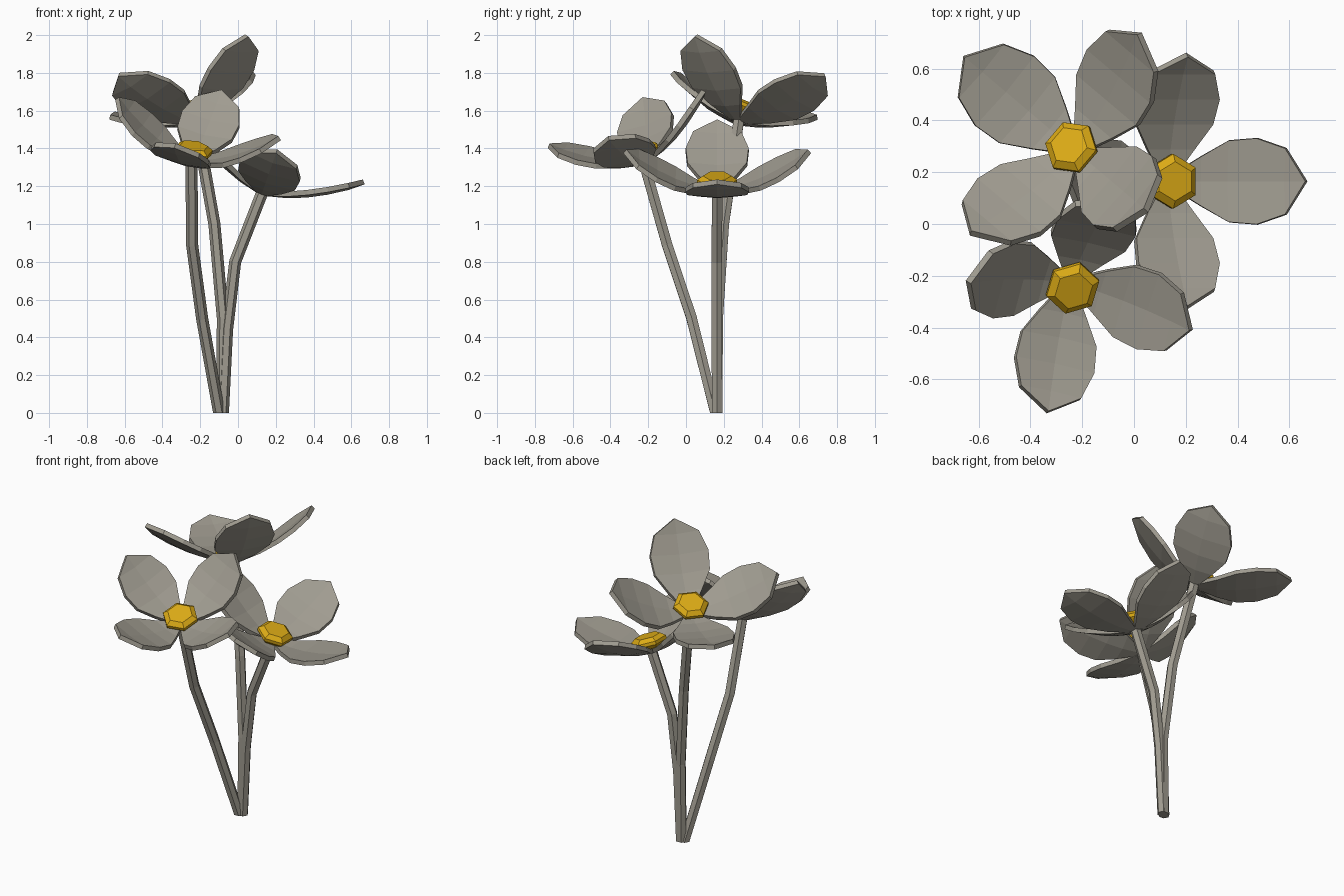
import bpy, bmesh, math
from mathutils import Vector

if "Cube" in bpy.data.objects:
    bpy.data.objects.remove(bpy.data.objects["Cube"])


def material(name, rgb):
    m = bpy.data.materials.new(name)
    m.diffuse_color = (*rgb, 1)
    m.use_nodes = True
    m.node_tree.nodes["Principled BSDF"].inputs["Base Color"].default_value = m.diffuse_color
    return m


GREY = material("warm_grey", (0.35, 0.33, 0.28))
YELLOW = material("golden_yellow", (0.72, 0.41, 0.008))


def make_object(name, verts, faces, mat):
    me = bpy.data.meshes.new(name)
    me.from_pydata([tuple(v) for v in verts], [], faces)
    bm = bmesh.new()
    bm.from_mesh(me)
    bmesh.ops.recalc_face_normals(bm, faces=bm.faces)
    bm.to_mesh(me)
    bm.free()
    me.materials.append(mat)
    ob = bpy.data.objects.new(name, me)
    bpy.context.collection.objects.link(ob)
    return ob


def loft(name, rings, mat):
    """Skin closed rings of equal size and cap both ends."""
    n = len(rings[0])
    verts = [v for r in rings for v in r]
    faces = [(i * n + k, i * n + (k + 1) % n, (i + 1) * n + (k + 1) % n, (i + 1) * n + k)
             for i in range(len(rings) - 1) for k in range(n)]
    faces += [tuple(range(n)), tuple(range(len(verts) - n, len(verts)))]
    return make_object(name, verts, faces, mat)


def hex_ring(c, a, b, r):
    return [c + r * (a * math.cos(k * math.pi / 3) + b * math.sin(k * math.pi / 3))
            for k in range(6)]


# Petal outline: fraction of length, half width
OUTLINE = [(0.05, 0.03), (0.26, 0.097), (0.46, 0.158), (0.66, 0.167), (0.86, 0.128)]


def petal(name, base, d, side, n, reach, rise):
    size = math.hypot(reach, rise) / 0.54

    def point(t, w, sag=0.0):
        return base + d * (reach * t) + side * w * size + n * (rise * t ** 1.4 - sag)

    verts, faces = [], []
    for t, w in OUTLINE:
        verts += [point(t, -w), point(t, 0, 0.09 * w), point(t, w)]
    for i in range(len(OUTLINE) - 1):
        for k in (0, 1):
            a = i * 3 + k
            faces.append((a, a + 1, a + 4, a + 3))
    verts.append(point(1, 0))
    e = len(verts) - 1
    faces += [(e - 3, e - 2, e), (e - 2, e - 1, e)]
    ob = make_object(name, verts, faces, GREY)
    mod = ob.modifiers.new("thickness", 'SOLIDIFY')
    mod.thickness = 0.027
    mod.offset = 0


def flower(name, mid, e1, e2, rise, path):
    """mid: centre of the four petal tips; e1, e2: half diagonals between tips."""
    mid, e1, e2 = Vector(mid), Vector(e1), Vector(e2)
    reach = (e1.length + e2.length) / 2
    n = e1.cross(e2).normalized()
    a = e1.normalized()
    b = n.cross(a)
    base = mid - n * rise
    # four cupped petals
    for i, d in enumerate((a, b, -a, -b)):
        petal(f"{name}_petal_{i + 1}", base, d, n.cross(d), n, reach, rise)
    # bevelled hexagonal flower centre
    rings = [hex_ring(base + n * h, b, -a, r)
             for h, r in ((0.02, 0.075), (0.05, 0.106), (0.07, 0.106), (0.092, 0.076))]
    loft(f"{name}_centre", rings, YELLOW)
    # bent hexagonal stem, ending under the petals
    pts = [Vector(p) for p in path] + [base]
    rings = []
    for i, p in enumerate(pts):
        t = pts[min(i + 1, len(pts) - 1)] - pts[max(i - 1, 0)]
        if i == 0:
            t = Vector((0, 0, 1))
        t.normalize()
        u = Vector((0, 1, 0)).cross(t).normalized()
        rings.append(hex_ring(p, u, t.cross(u), 0.032))
    loft(f"{name}_stem", rings, GREY)


flower("tall_flower", (-0.305, 0.35, 1.79), (-0.355, 0.30, -0.21), (-0.325, -0.38, 0.0), 0.262,
       [(-0.085, 0.165, 0), (-0.08, 0.168, 0.5), (-0.125, 0.20, 1.0)])
flower("low_flower", (0.205, 0.165, 1.385), (0.455, 0, -0.16), (0, 0.495, 0), 0.23,
       [(-0.08, 0.165, 0), (-0.058, 0.163, 0.44), (-0.015, 0.163, 0.8)])
flower("front_flower", (-0.21, -0.317, 1.56), (-0.43, 0.0925, 0.105), (-0.125, -0.41, -0.145), 0.25,
       [(-0.10, 0.155, 0), (-0.19, 0.03, 0.5), (-0.243, -0.10, 0.89)])
